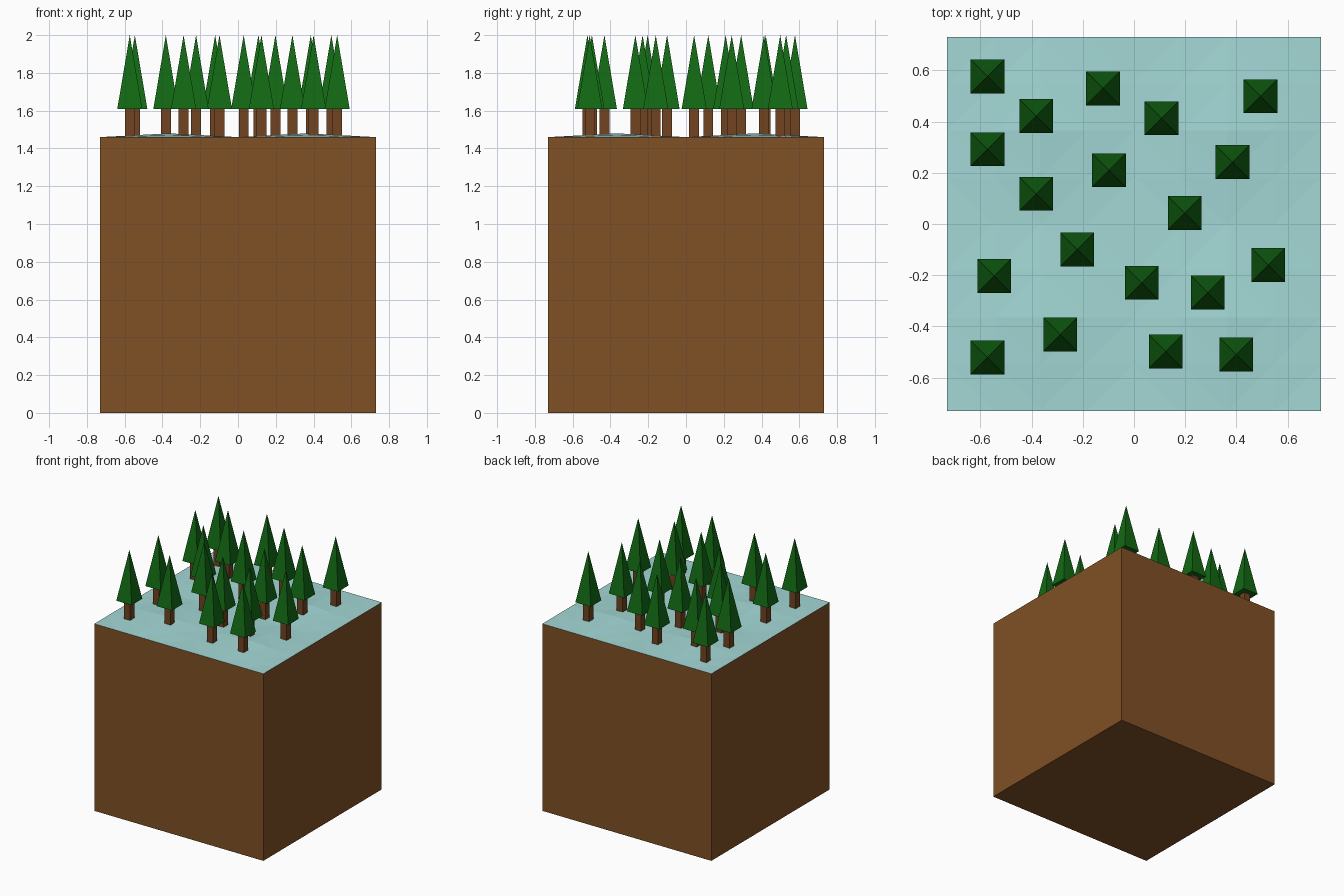
import bpy, bmesh, math

if "Cube" in bpy.data.objects:
    bpy.data.objects.remove(bpy.data.objects["Cube"])

HALF = 0.73      # half width of the earth block
GROUND = 1.46    # height of the block
CONE_Z = 1.61    # underside of the foliage


def material(name, rgb):
    m = bpy.data.materials.new(name)
    m.diffuse_color = (*rgb, 1)
    m.use_nodes = True
    m.node_tree.nodes["Principled BSDF"].inputs["Base Color"].default_value = m.diffuse_color
    return m


EARTH = material("earth brown", (0.216, 0.080, 0.019))
SNOW = material("pale ice blue", (0.366, 0.686, 0.672))
BARK = material("bark brown", (0.165, 0.057, 0.015))
LEAF = material("pine green", (0.006, 0.141, 0.007))


def add_object(name, bm, mat):
    bmesh.ops.recalc_face_normals(bm, faces=bm.faces)
    me = bpy.data.meshes.new(name)
    bm.to_mesh(me)
    bm.free()
    me.materials.append(mat)
    ob = bpy.data.objects.new(name, me)
    bpy.context.collection.objects.link(ob)
    return ob


def box(name, x, y, z0, z1, half, mat, open_top=False):
    bm = bmesh.new()
    bmesh.ops.create_cube(bm, size=1)
    for v in bm.verts:
        v.co = (x + v.co.x * 2 * half, y + v.co.y * 2 * half,
                z1 if v.co.z > 0 else z0)
    if open_top:
        top = [f for f in bm.faces if all(v.co.z > z1 - 1e-4 for v in f.verts)]
        bmesh.ops.delete(bm, geom=top, context='FACES_ONLY')
    return add_object(name, bm, mat)


def pyramid(name, x, y, z0, z1, half, mat):
    bm = bmesh.new()
    base = [bm.verts.new((x + sx * half, y + sy * half, z0))
            for sx, sy in ((-1, -1), (1, -1), (1, 1), (-1, 1))]
    tip = bm.verts.new((x, y, z1))
    bm.faces.new(base)
    for i in range(4):
        bm.faces.new((base[i], base[(i + 1) % 4], tip))
    return add_object(name, bm, mat)


# Earth block, closed on top by the snow sheet
box("earth_block", 0, 0, 0, GROUND, HALF, EARTH, open_top=True)

# Gently bumpy faceted snow sheet, flat along its rim
bm = bmesh.new()
bmesh.ops.create_grid(bm, x_segments=8, y_segments=8, size=HALF)
for v in bm.verts:
    bump = (math.sin(math.pi * v.co.x / HALF) * math.sin(math.pi * v.co.y / HALF)) ** 2
    v.co.z = GROUND + 0.02 * bump
bmesh.ops.triangulate(bm, faces=bm.faces)
add_object("snow_cover", bm, SNOW)

# Pine trees: square trunk and four-sided foliage
TREES = [
    (-0.573, 0.577), (-0.382, 0.422), (-0.121, 0.53), (0.108, 0.413),
    (0.494, 0.499), (-0.573, 0.292), (-0.098, 0.21), (0.385, 0.242),
    (-0.382, 0.118), (0.198, 0.043), (-0.222, -0.10), (0.03, -0.23),
    (-0.546, -0.203), (0.288, -0.268), (0.525, -0.16), (-0.288, -0.432),
    (-0.573, -0.522), (0.124, -0.498), (0.40, -0.51),
]
for i, (x, y) in enumerate(TREES, 1):
    box(f"trunk_{i}", x, y, GROUND - 0.01, CONE_Z, 0.026, BARK)
    pyramid(f"foliage_{i}", x, y, CONE_Z, 2.0, 0.066, LEAF)
